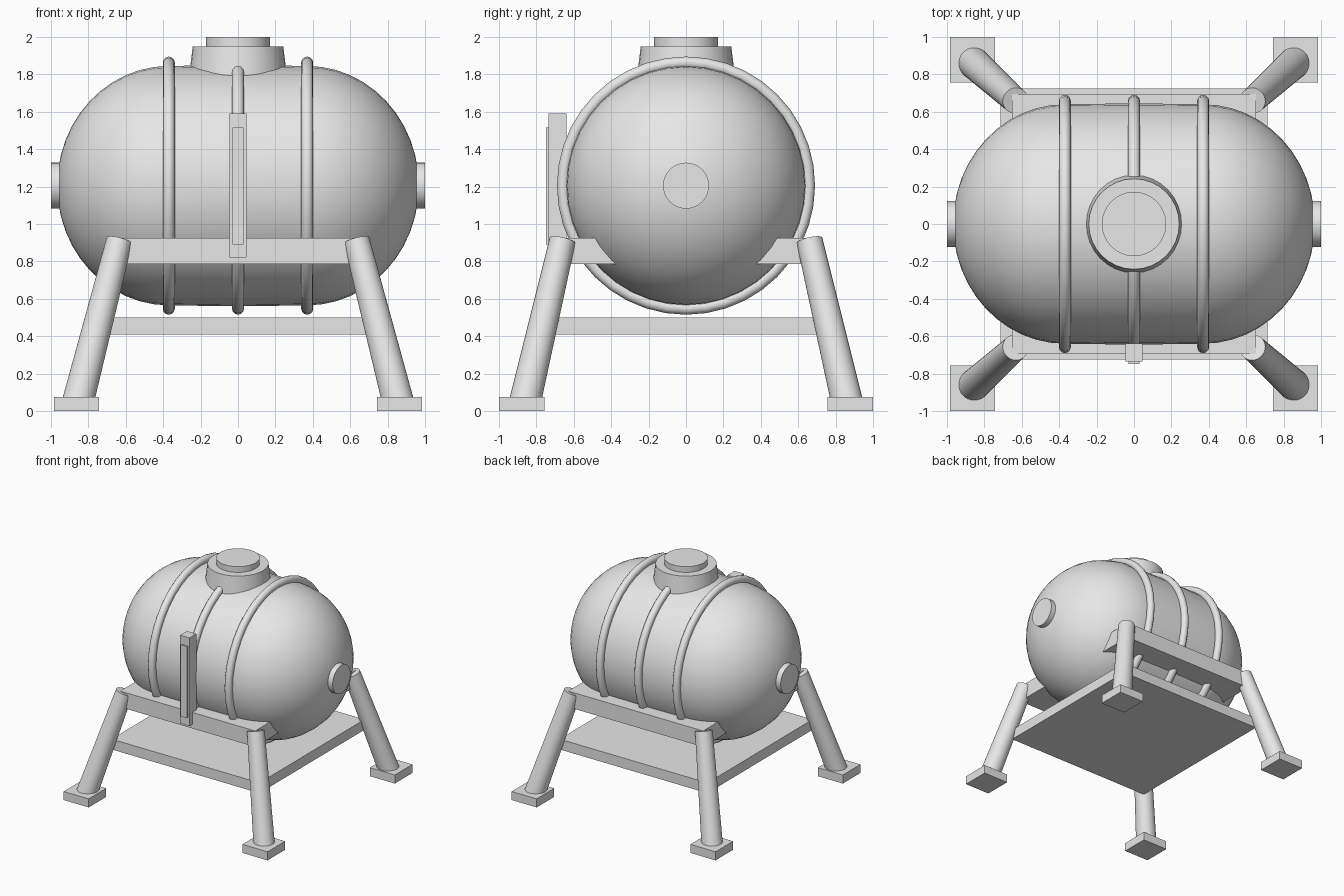
import bpy
import bmesh
import math
from mathutils import Vector, Matrix

default = bpy.data.objects.get("Cube")
if default:
    bpy.data.objects.remove(default, do_unlink=True)

grey = bpy.data.materials.new("Plain grey")
grey.use_nodes = True
grey.diffuse_color = (0.8, 0.8, 0.8, 1)
grey.node_tree.nodes["Principled BSDF"].inputs["Base Color"].default_value = (0.8, 0.8, 0.8, 1)

MID = 1.205          # height of the tank axis
CYL, END, RAD = 0.37, 0.967, 0.64


def finish(name, bm, smooth=None):
    bmesh.ops.recalc_face_normals(bm, faces=bm.faces)
    mesh = bpy.data.meshes.new(name)
    bm.to_mesh(mesh)
    bm.free()
    mesh.materials.append(grey)
    obj = bpy.data.objects.new(name, mesh)
    bpy.context.collection.objects.link(obj)
    if smooth:
        bpy.ops.object.select_all(action='DESELECT')
        obj.select_set(True)
        bpy.context.view_layer.objects.active = obj
        bpy.ops.object.shade_smooth_by_angle(angle=math.radians(smooth))
    return obj


def box(name, low, high):
    low, high = Vector(low), Vector(high)
    bm = bmesh.new()
    bmesh.ops.create_cube(bm, size=1)
    bmesh.ops.scale(bm, vec=high - low, verts=bm.verts)
    bmesh.ops.translate(bm, vec=(low + high) / 2, verts=bm.verts)
    return finish(name, bm)


def rod(name, start, end, r1, r2, sides=32):
    start, end = Vector(start), Vector(end)
    axis = end - start
    turn = axis.to_track_quat('Z', 'Y').to_matrix().to_4x4()
    bm = bmesh.new()
    bmesh.ops.create_cone(bm, cap_ends=True, segments=sides, radius1=r1, radius2=r2,
                          depth=axis.length,
                          matrix=Matrix.Translation((start + end) / 2) @ turn)
    return finish(name, bm, 40)


def lathe_x(name, points, centre, steps, closed=False):
    """Spin (x, radius) points about a line along x."""
    bm = bmesh.new()
    verts = [bm.verts.new((x + centre[0], centre[1], centre[2] + r)) for x, r in points]
    edges = [bm.edges.new(pair) for pair in zip(verts, verts[1:])]
    if closed:
        edges.append(bm.edges.new((verts[-1], verts[0])))
    bmesh.ops.spin(bm, geom=verts + edges, cent=centre, axis=(1, 0, 0),
                   angle=math.tau, steps=steps)
    bmesh.ops.remove_doubles(bm, verts=bm.verts, dist=0.0005)
    return finish(name, bm, 60)


# Tank: slightly bulged barrel with domed ends
dome = [(CYL + (END - CYL) * math.sin(a), RAD * math.cos(a))
        for a in (i * math.pi / 24 for i in range(13))]
profile = [(-x, r) for x, r in reversed(dome)] + [(0, RAD + 0.005)] + dome
lathe_x("tank", profile, (0, 0, MID), 40)

# Hoops around the barrel
hoop = [(0.032 * math.cos(a), 0.658 + 0.032 * math.sin(a))
        for a in (i * math.tau / 12 for i in range(12))]
for name, x in (("right_hoop", -CYL), ("middle_hoop", 0), ("left_hoop", CYL)):
    lathe_x(name, hoop, (x, 0, MID), 40, closed=True)

# Filler neck and lid
rod("filler_neck", (0, 0, 1.76), (0, 0, 1.95), 0.265, 0.242)
rod("filler_lid", (0, 0, 1.94), (0, 0, 2.0), 0.172, 0.172)

# Level gauge on the front
box("gauge_housing", (-0.045, -0.735, 0.82), (0.045, -0.64, 1.59))
box("gauge_strip", (-0.03, -0.748, 0.89), (0.03, -0.73, 1.515))

# Lower deck
box("deck", (-0.715, -0.725, 0.41), (0.715, 0.725, 0.5))

# End plugs, saddle beams, legs and feet
for sx, side in ((-1, "right"), (1, "left")):
    rod(side + "_end_plug", (sx * 0.93, 0, MID), (sx, 0, MID), 0.123, 0.123)
for sy, end in ((-1, "front"), (1, "back")):
    inner, outer = sorted((sy * 0.35, sy * 0.695))
    box(end + "_saddle_beam", (-0.652, inner, 0.785), (0.652, outer, 0.925))
    for sx, side in ((-1, "right"), (1, "left")):
        label = end + "_" + side
        rod(label + "_leg", (sx * 0.858, sy * 0.863, 0.04),
            (sx * 0.634, sy * 0.66, 0.912), 0.085, 0.07)
        x0, x1 = sorted((sx * 0.743, sx * 0.985))
        y0, y1 = sorted((sy * 0.757, sy * 0.999))
        box(label + "_foot", (x0, y0, 0), (x1, y1, 0.075))
